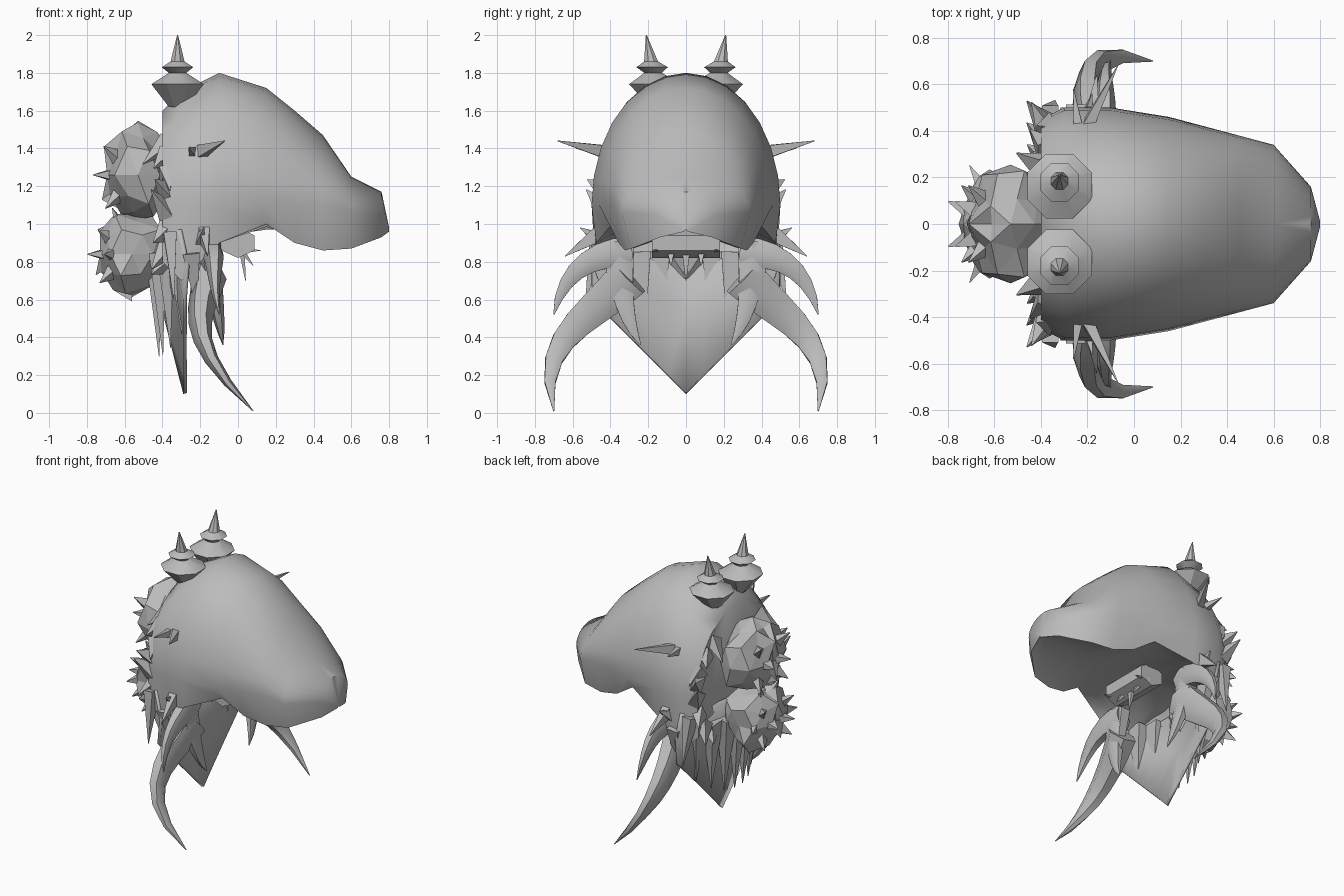
import bpy, bmesh, math, random
from mathutils import Vector
from mathutils.geometry import interpolate_bezier

random.seed(4)
if "Cube" in bpy.data.objects:
    bpy.data.objects.remove(bpy.data.objects["Cube"], do_unlink=True)

colour = (0.5, 0.5, 0.5, 1)
grey = bpy.data.materials.new("plain_grey")
grey.use_nodes = True
grey.diffuse_color = colour
grey.node_tree.nodes["Principled BSDF"].inputs["Base Color"].default_value = colour


def finish(name, bm, smooth=None, thickness=None):
    """Turn a bmesh into a named object, mirrored left to right."""
    bmesh.ops.recalc_face_normals(bm, faces=bm.faces)
    mesh = bpy.data.meshes.new(name)
    bm.to_mesh(mesh)
    bm.free()
    mesh.materials.append(grey)
    obj = bpy.data.objects.new(name, mesh)
    bpy.context.collection.objects.link(obj)
    mirror = obj.modifiers.new("Mirror", "MIRROR")
    mirror.use_axis = (False, True, False)
    if thickness:
        obj.modifiers.new("Solidify", "SOLIDIFY").thickness = thickness
    if smooth:
        bpy.ops.object.select_all(action="DESELECT")
        obj.select_set(True)
        bpy.context.view_layer.objects.active = obj
        bpy.ops.object.shade_smooth_by_angle(angle=math.radians(smooth))


def circle(sides):
    """Sine and cosine pairs around a full turn."""
    return [(math.sin(a), math.cos(a)) for a in (math.tau * (k + 0.5) / sides for k in range(sides))]


def loft(bm, rings, closed=True, capped=True):
    """Skin a row of equal rings with quads."""
    rows = [[bm.verts.new(point) for point in ring] for ring in rings]
    count = len(rows[0])
    for near, far in zip(rows, rows[1:]):
        for i in range(count if closed else count - 1):
            j = (i + 1) % count
            bm.faces.new((near[i], near[j], far[j], far[i]))
    if capped:
        bm.faces.new(rows[0])
        bm.faces.new(rows[-1])


def sweep(bm, points, radius, sides=6, flat=0.7):
    """Tube along the points, tapering from the radius to a sharp tip."""
    rings = []
    last = len(points) - 1
    for i, point in enumerate(points):
        along = (points[min(i + 1, last)] - points[max(i - 1, 0)]).normalized()
        guide = Vector((0, 0, 1)) if abs(along.x) > 0.9 else Vector((1, 0, 0))
        wide = along.cross(guide).normalized()
        thin = along.cross(wide) * flat
        size = max(radius * (1 - i / last) ** 0.7, 0.003)
        rings.append([point + size * (wide * c + thin * s) for s, c in circle(sides)])
    loft(bm, rings)


def spike(bm, base, tip, radius):
    sweep(bm, [Vector(base), Vector(tip)], radius, sides=4)


# Domed skull and snout: position, crown height, half width, lip height
stations = [
    (-0.4, 1.6, 0.45, 0.8),
    (-0.3, 1.7, 0.5, 0.7),
    (-0.1, 1.8, 0.5, 0.9),
    (0.15, 1.72, 0.46, 1),
    (0.3, 1.6, 0.42, 0.9),
    (0.45, 1.47, 0.38, 0.86),
    (0.6, 1.25, 0.34, 0.87),
    (0.76, 1.17, 0.16, 0.93),
    (0.8, 0.98, 0.01, 0.96),
]
palate = 0.97
steps = 7
bm = bmesh.new()
rings = []
for x, crown, width, lip in stations:
    middle = min(1.1, (crown + lip) / 2)
    tuck = width * (0.95 if x < 0 else 0.85)
    ring = []
    for k in range(steps + 1):
        angle = math.pi / 2 * k / steps
        ring.append((x, width * math.sin(angle), middle + (crown - middle) * math.cos(angle)))
    ring += [(x, tuck, lip), (x, tuck * 0.8, (lip + palate) / 2), (x, 0, palate)]
    rings.append(ring)
loft(bm, rings, closed=False)
finish("skull", bm, smooth=50)

# Curved throat shield ending in a point
bm = bmesh.new()
rings = []
for k in range(6):
    y = k / 10
    low = 0.1 + y
    bow = y * y
    rings.append([(bow / 2 - 0.44, y, palate),
                  (bow / 2 - 0.4, y, (low + palate) / 2),
                  (-0.29, y, low)])
loft(bm, rings, closed=False, capped=False)
finish("throat_shield", bm, smooth=35, thickness=0.02)

# Stepped horns turned from a profile, leaning slightly outwards
profile = [(0.05, 1.62), (0.15, 1.74), (0.05, 1.8), (0.09, 1.83), (0.04, 1.86), (0.003, 2)]
bm = bmesh.new()
rings = []
for radius, z in profile:
    lean = 0.18 * z - 0.15
    rings.append([(radius * c - 0.32, radius * s + lean, z) for s, c in circle(8)])
loft(bm, rings)
finish("horns", bm, smooth=30)

# Mandible prongs on each side, bent along smooth curves
prongs = {
    "lower_tusks": (0.13, [(-0.15, 0.3, 0.72), (-0.2, 0.5, 0.5), (-0.3, 0.8, 0.4), (0.08, 0.7, 0.01)]),
    "outer_tusks": (0.1, [(-0.16, 0.3, 0.85), (-0.1, 0.5, 0.85), (-0.15, 0.65, 0.75), (-0.1, 0.7, 0.52)]),
    "inner_tusks": (0.1, [(-0.16, 0.36, 0.9), (-0.14, 0.35, 0.7), (-0.1, 0.33, 0.5), (-0.08, 0.24, 0.36)]),
}
for name, (radius, controls) in prongs.items():
    start, bend, curl, tip = map(Vector, controls)
    bm = bmesh.new()
    sweep(bm, interpolate_bezier(start, bend, curl, tip, 8), radius)
    finish(name, bm, smooth=60)

# Cheek spikes
bm = bmesh.new()
spike(bm, (-0.2, 0.42, 1.38), (-0.07, 0.68, 1.44), 0.05)
spike(bm, (-0.24, 0.42, 1.38), (-0.26, 0.58, 1.4), 0.04)
spike(bm, (-0.18, 0.46, 0.95), (-0.16, 0.64, 0.83), 0.06)
spike(bm, (-0.2, 0.46, 0.92), (-0.18, 0.56, 0.98), 0.05)
finish("cheek_spikes", bm)

# Gum block with a row of teeth inside the mouth
bm = bmesh.new()
loft(bm, [[(0.1 * c, y, 0.9 + 0.08 * s) for s, c in circle(6)] for y in (0, 0.18)])
finish("gum", bm)
bm = bmesh.new()
for k in range(3):
    y = 0.08 * k
    spike(bm, (0.02, y, 0.86), (0.04 + y / 2, y, 0.7 + y), 0.03)
finish("teeth", bm)

# Torn neck stump: two rugged lumps with spikes bristling from the back
lumps = {"upper_neck": ((-0.53, 0, 1.26), 0.27), "lower_neck": ((-0.56, 0, 0.84), 0.23)}
for name, (centre, height) in lumps.items():
    bm = bmesh.new()
    bmesh.ops.create_icosphere(bm, subdivisions=2, radius=1)
    bmesh.ops.bisect_plane(bm, geom=bm.verts[:] + bm.edges[:] + bm.faces[:],
                           plane_co=(0, 0, 0), plane_no=(0, -1, 0), clear_outer=True)
    spines = bmesh.new()
    for vert in bm.verts:
        rough = random.uniform(0.8, 1.1)
        outward = Vector((vert.co.x * 0.2, vert.co.y * 0.25, vert.co.z * height))
        if vert.co.x < -0.3 and vert.co.y > 0.2 and random.random() < 0.5:
            spike(spines, Vector(centre) + outward * 0.8, Vector(centre) + outward * 1.25, 0.05)
        vert.co = Vector(centre) + outward * rough
    finish(name + "_lump", bm)
    finish(name + "_spikes", spines)

# Ragged strips hanging behind the throat
bm = bmesh.new()
for k in range(5):
    y = 0.05 + k / 10
    x = y * y - 0.45
    spike(bm, (x, y, 0.85), (x + 0.03, y * 0.9, random.uniform(0.28, 0.36) + y * y), 0.09)
finish("hanging_strips", bm)

# Jagged frills fanned around the back rim of the skull
bm = bmesh.new()
for k in range(8):
    angle = math.radians(35 + 15 * k)
    rim = Vector((-0.38, 0.42 * math.sin(angle), 1.1 + 0.4 * math.cos(angle)))
    flare = Vector((random.uniform(-0.15, 0.02), 0.11 * math.sin(angle), random.uniform(-0.12, 0.12)))
    spike(bm, rim, rim + flare, 0.08)
spike(bm, (-0.36, 0.46, 0.95), (-0.34, 0.53, 0.6), 0.07)
finish("rim_frills", bm)
